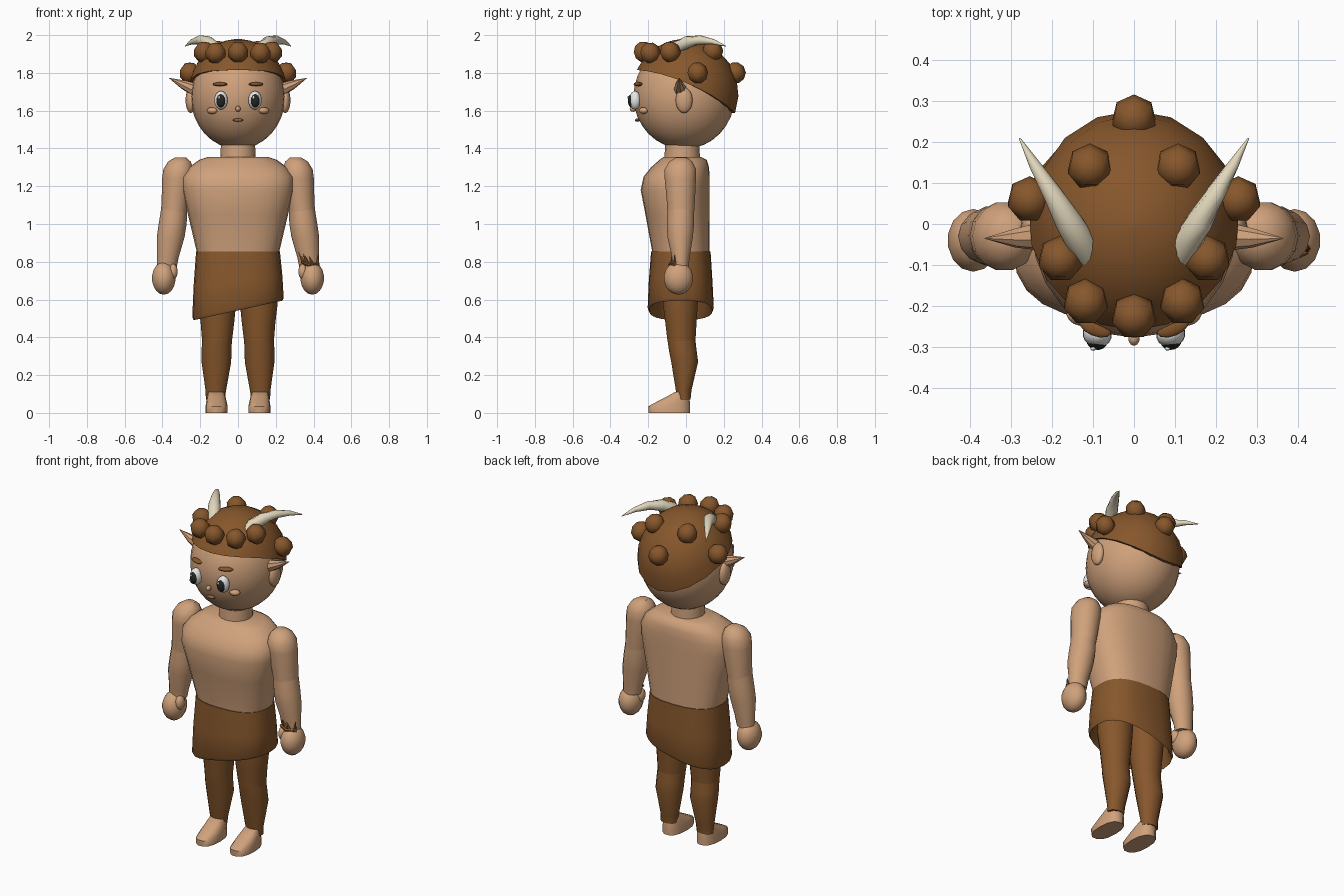
import bpy, bmesh, math
from mathutils import Vector

if "Cube" in bpy.data.objects:
    bpy.data.objects.remove(bpy.data.objects["Cube"])


def material(name, rgb):
    m = bpy.data.materials.new(name)
    m.diffuse_color = (*rgb, 1)
    m.use_nodes = True
    m.node_tree.nodes["Principled BSDF"].inputs["Base Color"].default_value = m.diffuse_color
    return m


SKIN = material("skin", (0.63, 0.36, 0.20))
BROWN = material("brown", (0.24, 0.095, 0.025))
IVORY = material("ivory", (0.76, 0.68, 0.50))
WHITE = material("white", (0.85, 0.85, 0.85))
BLACK = material("dark", (0.018, 0.02, 0.016))
LIP = material("lip", (0.30, 0.12, 0.06))


def finish(bm, name, mat, angle=40):
    bmesh.ops.recalc_face_normals(bm, faces=bm.faces)
    me = bpy.data.meshes.new(name)
    bm.to_mesh(me)
    bm.free()
    for p in me.polygons:
        p.use_smooth = True
    me.set_sharp_from_angle(angle=math.radians(angle))
    me.materials.append(mat)
    ob = bpy.data.objects.new(name, me)
    bpy.context.collection.objects.link(ob)
    return ob


def ball(name, mat, c, r, seg=16, rings=10, rot=(0, 0, 0)):
    bm = bmesh.new()
    bmesh.ops.create_uvsphere(bm, u_segments=seg, v_segments=rings, radius=1)
    ob = finish(bm, name, mat, 60)
    ob.location, ob.scale, ob.rotation_euler = c, r, rot
    return ob


def skin_rings(bm, rows, caps=True):
    """Bridge equal-length vertex rows, optionally closing both ends."""
    vs = [[bm.verts.new(p) for p in row] for row in rows]
    n = len(rows[0])
    for a, b in zip(vs, vs[1:]):
        for i in range(n):
            j = (i + 1) % n
            bm.faces.new((a[i], a[j], b[j], b[i]))
    if caps:
        bm.faces.new(vs[0])
        bm.faces.new(vs[-1])


def loft(name, mat, rings, n=14, power=2.0, angle=40):
    """Stack of (z, x0, x1, y0, y1) superellipse sections."""
    bm = bmesh.new()
    rows = []
    for z, x0, x1, y0, y1 in rings:
        row = []
        for i in range(n):
            a = math.tau * i / n
            c, s = math.cos(a), math.sin(a)
            c = math.copysign(abs(c) ** (2 / power), c)
            s = math.copysign(abs(s) ** (2 / power), s)
            row.append(((x0 + x1) / 2 + c * (x1 - x0) / 2, (y0 + y1) / 2 + s * (y1 - y0) / 2, z))
        rows.append(row)
    skin_rings(bm, rows)
    return finish(bm, name, mat, angle)


def mirrored(rings, s):
    return [(z, min(s * a, s * b), max(s * a, s * b), c, d) for z, a, b, c, d in rings]


def tube(name, mat, path, radii, n=10):
    """Round tapered tube along a path."""
    bm = bmesh.new()
    pts = [Vector(p) for p in path]
    rows = []
    for i, p in enumerate(pts):
        t = (pts[min(i + 1, len(pts) - 1)] - pts[max(i - 1, 0)]).normalized()
        u = t.cross(Vector((0.1, 1, 0.2))).normalized()
        v = t.cross(u)
        rows.append([p + radii[i] * (u * math.cos(math.tau * k / n) + v * math.sin(math.tau * k / n))
                     for k in range(n)])
    skin_rings(bm, rows)
    return finish(bm, name, mat)


# Torso and neck
loft("torso", SKIN, [
    (0.78, -.215, .215, -.175, .125), (0.86, -.22, .22, -.18, .125), (1.05, -.265, .265, -.215, .125),
    (1.18, -.295, .295, -.24, .125), (1.25, -.295, .295, -.225, .125), (1.30, -.26, .26, -.185, .122),
    (1.34, -.205, .205, -.14, .11), (1.355, -.16, .16, -.12, .08)], n=24, power=2.5, angle=50)
loft("neck", SKIN, [(1.33, -.095, .095, -.115, .075), (1.43, -.09, .09, -.11, .07)], n=16)

# Slanted wrap skirt, open below with a thin wall
bm = bmesh.new()
rows = []
for t, rx, y0, y1 in ((0, .20, -.16, .105), (0, .222, -.185, .13), (.5, .235, -.197, .14), (.95, .242, -.203, .147),
                      (1, .235, -.195, .14), (.9, .22, -.18, .125), (.1, .205, -.165, .11)):
    row = []
    for i in range(24):
        a = math.tau * i / 24
        c, s = (math.copysign(abs(f) ** .8, f) for f in (math.cos(a), math.sin(a)))
        x = rx * c
        row.append((x, (y0 + y1) / 2 + s * (y1 - y0) / 2, .855 + t * (.5425 + .22 * x - .855)))
    rows.append(row)
skin_rings(bm, rows, caps=False)
finish(bm, "wrap_skirt", BROWN)

# Head
ball("head", SKIN, (0, -.01, 1.675), (.25, .268, .278), 24, 16)

# Hair cap whose hairline drops toward the back
bm = bmesh.new()
N, M = 18, 7
RX, RY, RZ, CY, CZ = .264, .283, .29, -.005, 1.69
rows = [[] for _ in range(M + 1)]
for i in range(N):
    a = math.tau * (i + .5) / N
    y = .265 * math.sin(a)
    e0 = math.asin((1.75 - .43 * y - .7 * y * y - CZ) / RZ)
    for k in range(M):
        e = e0 + (math.radians(88) - e0) * k / (M - 1)
        r = math.cos(e)
        p = (RX * r * math.cos(a), CY + RY * r * math.sin(a), CZ + RZ * math.sin(e))
        if k == 0:
            rows[0].append((p[0] * .86, p[1] * .86, p[2]))
        rows[k + 1].append(p)
skin_rings(bm, rows)
finish(bm, "hair_cap", BROWN, 50)

# Hair curls
curls = [(0, -.225, 1.91), (0, .26, 1.80)]
for s in (-1, 1):
    curls += [(s * .118, -.19, 1.905), (s * .18, -.085, 1.91), (s * .255, .06, 1.80), (s * .108, .14, 1.915)]
for c in curls:
    ball("hair_curl", BROWN, c, (.057,) * 3, 7, 5, (math.radians(20), 0, 0))

# Face
ball("nose", SKIN, (0, -.28, 1.61), (.014, .018, .016), 10, 6)
ball("mouth", LIP, (0, -.258, 1.55), (.028, .012, .009), 12, 6)

for s in (-1, 1):
    ball("eye_white", WHITE, (s * .09, -.27, 1.655), (.036, .032, .049), 16, 10, (0, 0, s * .25))
    ball("pupil", BLACK, (s * .091, -.286, 1.653), (.026, .022, .037), 14, 8, (0, 0, s * .25))
    ball("eye_glint", WHITE, (s * .091 - .009, -.305, 1.67), (.007, .005, .008), 8, 6)
    ball("brow", BROWN, (s * .095, -.252, 1.74), (.042, .022, .011), 12, 6, (0, 0, s * .4))
    ball("cheek", SKIN, (s * .137, -.225, 1.60), (.030, .022, .018), 12, 6, (0, 0, s * .5))

    # Ears with pointed tips
    ball("ear", SKIN, (s * .25, -.01, 1.655), (.028, .045, .068), 12, 8)
    tube("ear_point", SKIN, [(s * .225, -.03, 1.71), (s * .29, -.034, 1.738), (s * .365, -.035, 1.773)],
         [.036, .024, .001], 8)

    # Curved horns
    tube("horn", IVORY, [(s * .11, -.085, 1.90), (s * .13, -.045, 1.935), (s * .16, .005, 1.962),
                         (s * .20, .075, 1.975), (s * .243, .145, 1.965), (s * .28, .21, 1.942)],
         [.03, .036, .033, .024, .014, .002], 12)

    # Arms
    loft("upper_arm", SKIN, mirrored([
        (1.06, .27, .408, -.10, .045), (1.14, .255, .404, -.105, .05), (1.24, .235, .402, -.115, .055),
        (1.29, .235, .395, -.115, .055), (1.33, .25, .37, -.09, .035), (1.352, .275, .335, -.055, .005)], s), 14)
    loft("forearm", SKIN, mirrored([
        (.77, .325, .43, -.07, .015), (.82, .315, .43, -.075, .02), (.93, .283, .43, -.10, .038),
        (1.0, .272, .42, -.103, .045), (1.08, .268, .407, -.10, .045)], s), 14)
    ball("hand", SKIN, (s * .393, -.04, .713), (.064, .078, .087), 14, 9)
    ball("thumb", SKIN, (s * .343, -.06, .748), (.025, .032, .042), 10, 7)

    # Legs
    loft("thigh", BROWN, mirrored([
        (.38, .032, .19, -.10, .052), (.48, .02, .198, -.112, .058), (.58, .01, .21, -.125, .065),
        (.72, .005, .205, -.13, .075)], s), 14)
    loft("shin", BROWN, mirrored([
        (.07, .07, .17, -.045, .025), (.12, .063, .172, -.055, .03), (.27, .036, .193, -.08, .066),
        (.33, .035, .193, -.092, .058), (.385, .032, .19, -.10, .052)], s), 14)
    loft("foot", SKIN, mirrored([
        (0, .055, .172, -.20, .024), (.035, .055, .172, -.202, .024), (.06, .06, .168, -.155, .022),
        (.085, .066, .164, -.105, .018), (.11, .075, .158, -.06, .01)], s), 14, 2.4)

# Thorny twig ornament on one wrist
for a, b in (((.355, -.065, .775), (.308, -.055, .893)), ((.375, -.075, .775), (.338, -.07, .865)),
             ((.40, -.075, .775), (.375, -.075, .83)), ((.42, -.06, .775), (.425, -.06, .835))):
    tube("wrist_thorn", BROWN, [a, b], [.012, .001], 6)
tube("wrist_twig", BROWN, [(.335, -.075, .80), (.38, -.085, .785), (.425, -.068, .785)], [.006, .01, .006], 6)
